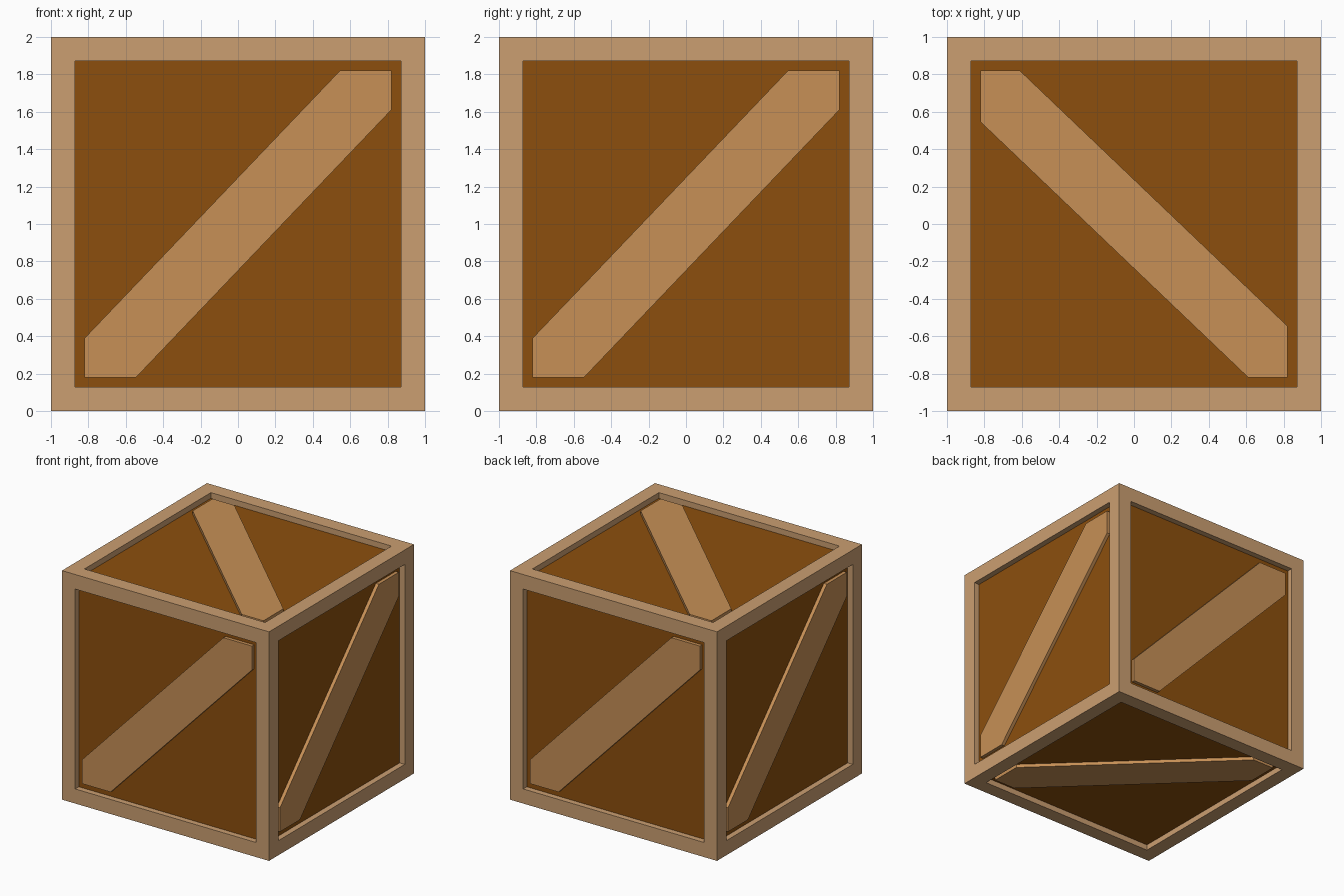
import bpy, bmesh
from mathutils import Vector

if "Cube" in bpy.data.objects:
    bpy.data.objects.remove(bpy.data.objects["Cube"])

HALF = 1.0       # half the crate size
OPEN = 0.82      # half the opening in each face
RECESS = 0.05    # depth of the panels
BRACE = 0.02     # depth of the brace surface
CENTRE = Vector((0, 0, HALF))


def material(name, rgb):
    m = bpy.data.materials.new(name)
    lin = [((c / 255 + 0.055) / 1.055) ** 2.4 for c in rgb]
    m.diffuse_color = (*lin, 1)
    m.use_nodes = True
    m.node_tree.nodes["Principled BSDF"].inputs["Base Color"].default_value = m.diffuse_color
    return m


FRAME = material("light frame wood", (203, 159, 113))
PANEL = material("dark panel wood", (140, 79, 13))
PLANK = material("brace wood", (199, 144, 86))


def finish(name, bm, mats):
    bmesh.ops.recalc_face_normals(bm, faces=bm.faces)
    me = bpy.data.meshes.new(name)
    bm.to_mesh(me)
    bm.free()
    for m in mats:
        me.materials.append(m)
    ob = bpy.data.objects.new(name, me)
    bpy.context.collection.objects.link(ob)
    return ob


# Crate body: frame borders with a sunken panel on every side
bm = bmesh.new()
bmesh.ops.create_cube(bm, size=2 * HALF)
bmesh.ops.translate(bm, verts=bm.verts, vec=CENTRE)
panels = list(bm.faces)
bmesh.ops.inset_individual(bm, faces=panels, thickness=HALF - OPEN)
for face in panels:
    normal = face.normal.copy()
    sunk = bmesh.ops.extrude_discrete_faces(bm, faces=[face])["faces"][0]
    bmesh.ops.translate(bm, verts=sunk.verts, vec=-normal * RECESS)
    sunk.material_index = 1
finish("crate_body", bm, [FRAME, PANEL])


# Diagonal brace: a six-sided strip running corner to corner of an opening
def brace(name, n, u, v):
    n, u, v = Vector(n), Vector(u), Vector(v)
    a, p, q = OPEN, 0.545, 0.61
    outline = [(-a, -a), (-p, -a), (a, q), (a, a), (p, a), (-a, -q)]
    bm = bmesh.new()
    base = CENTRE + n * (HALF - RECESS - 0.01)
    face = bm.faces.new([bm.verts.new(base + u * x + v * y) for x, y in outline])
    top = bmesh.ops.extrude_face_region(bm, geom=[face], use_keep_orig=True)["geom"]
    bmesh.ops.translate(bm, vec=n * (RECESS + 0.01 - BRACE),
                        verts=[g for g in top if isinstance(g, bmesh.types.BMVert)])
    finish(name, bm, [PLANK])


X, Y, Z = Vector((1, 0, 0)), Vector((0, 1, 0)), Vector((0, 0, 1))
brace("front_brace", -Y, X, Z)
brace("right_brace", X, Y, Z)
brace("back_brace", Y, -X, Z)
brace("left_brace", -X, -Y, Z)
brace("top_brace", Z, Y, -X)
brace("bottom_brace", -Z, Y, -X)
